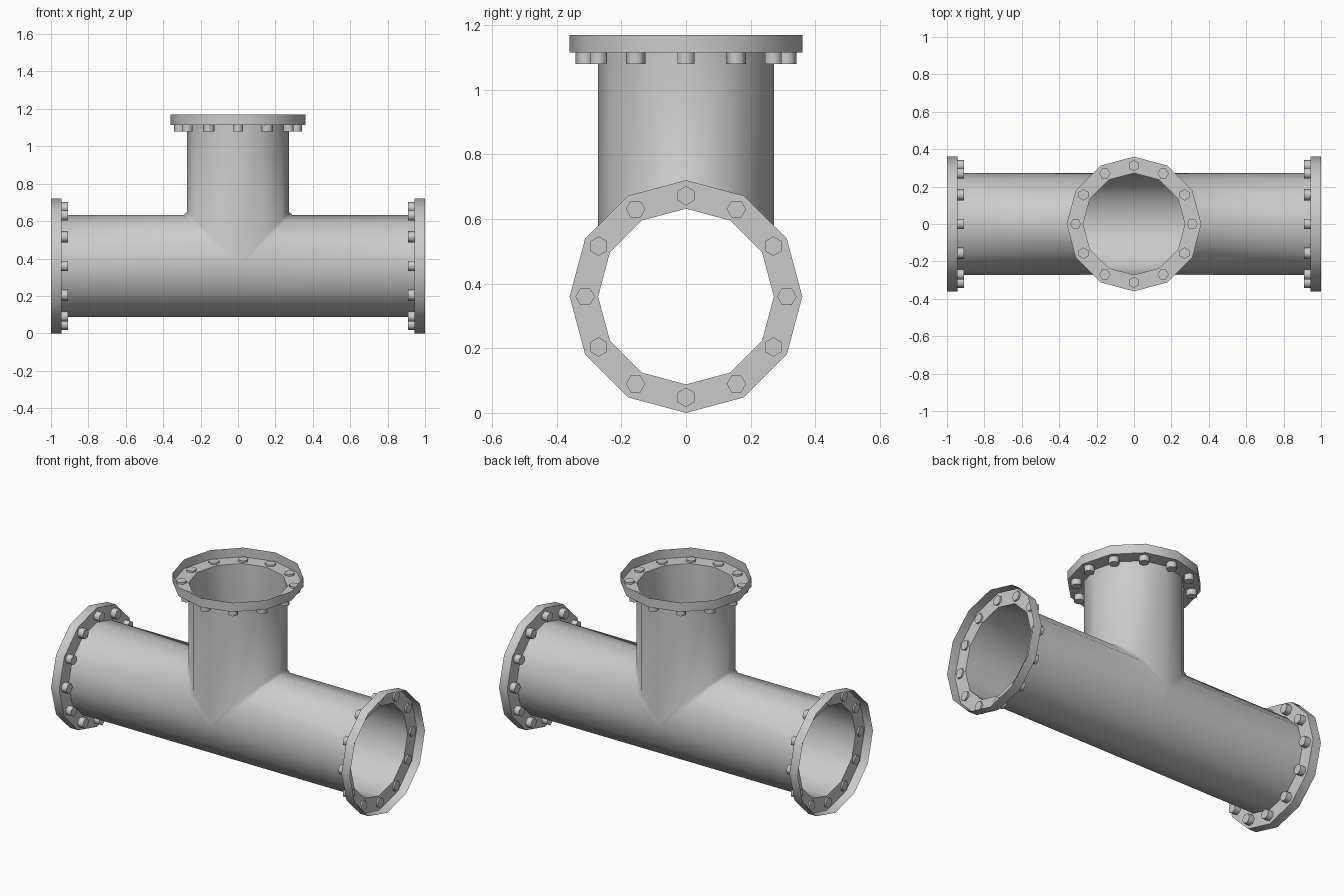
import bpy, bmesh
from math import sin, cos, pi, radians
from mathutils import Matrix, Vector

if "Cube" in bpy.data.objects:
    bpy.data.objects.remove(bpy.data.objects["Cube"])

N = 12            # sides of every pipe and flange
R = 0.272         # pipe radius
RF = 0.36         # flange radius
RB = 0.312        # bolt circle radius
ZC = 0.36         # height of the main pipe axis
END = 0.945       # seat of the main flanges
TOP = 1.115       # seat of the branch flange
T = 0.055         # flange depth
C = 0.018         # weld chamfer at the junction


def finish(name, bm, angle, matrix=Matrix()):
    bmesh.ops.remove_doubles(bm, verts=bm.verts, dist=1e-5)
    bmesh.ops.recalc_face_normals(bm, faces=bm.faces)
    me = bpy.data.meshes.new(name)
    bm.to_mesh(me)
    bm.free()
    ob = bpy.data.objects.new(name, me)
    bpy.context.collection.objects.link(ob)
    ob.matrix_world = matrix
    bpy.ops.object.select_all(action='DESELECT')
    ob.select_set(True)
    bpy.context.view_layer.objects.active = ob
    bpy.ops.object.shade_smooth_by_angle(angle=radians(angle))
    return ob


def face(bm, *pts):
    bm.faces.new([bm.verts.new(p) for p in pts])


# Tee body: two equal tubes meeting on a mitre, with a small chamfer
bm = bmesh.new()
for i in range(N):
    a, b = 2 * pi * i / N, 2 * pi * (i + 1) / N
    # side of the main pipe that this branch facet joins
    s = 1 if cos((a + b) / 2) > 0 else -1

    def low(t):     # chamfer edge on the main pipe
        return (s * (R * abs(cos(t)) + C), R * sin(t), ZC + R * abs(cos(t)))

    def high(t):    # chamfer edge on the branch
        return (R * cos(t), R * sin(t), ZC + R * abs(cos(t)) + C)

    def end(t):     # main pipe end
        return (s * END, R * sin(t), ZC + R * abs(cos(t)))

    def lip(t):     # branch end
        return (R * cos(t), R * sin(t), TOP)

    face(bm, high(a), high(b), lip(b), lip(a))
    face(bm, low(a), low(b), high(b), high(a))
    face(bm, end(a), end(b), low(b), low(a))
for y in (R, -R):   # crotch triangles
    face(bm, (-C, y, ZC), (C, y, ZC), (0, y, ZC + C))
for i in range(N // 2):   # lower half of the main pipe
    p, q = [(R * cos(t), ZC - R * sin(t)) for t in (pi * i / 6, pi * (i + 1) / 6)]
    xs = (-END, -C, C, END)
    for x0, x1 in zip(xs, xs[1:]):
        face(bm, (x0, *p), (x1, *p), (x1, *q), (x0, *q))
finish("tee_pipe", bm, 60)


def flange(name, matrix):
    # Seat ring and raised outer rim, open towards the end
    bm = bmesh.new()
    prof = [(R, 0), (RF, 0), (RF, T)]
    for i in range(N):
        a, b = 2 * pi * i / N, 2 * pi * (i + 1) / N
        for (r0, z0), (r1, z1) in zip(prof, prof[1:]):
            face(bm, (r0 * cos(a), r0 * sin(a), z0), (r1 * cos(a), r1 * sin(a), z1),
                 (r1 * cos(b), r1 * sin(b), z1), (r0 * cos(b), r0 * sin(b), z0))
    finish(name + "_flange", bm, 40, matrix)
    # Hexagonal bolts through the seat ring
    bm = bmesh.new()
    for i in range(N):
        m = (Matrix.Rotation(2 * pi * i / N, 4, 'Z')
             @ Matrix.Translation((RB, 0, -0.0125))
             @ Matrix.Rotation(pi / 2, 4, 'Z'))
        bmesh.ops.create_cone(bm, cap_ends=True, segments=6, radius1=0.03,
                              radius2=0.03, depth=0.045, matrix=m)
        # keep one hexagon corner on the tangent of the bolt circle
    finish(name + "_bolts", bm, 65, matrix)


flange("right", Matrix.Translation((END, 0, ZC)) @ Matrix.Rotation(pi / 2, 4, 'Y'))
flange("left", Matrix.Translation((-END, 0, ZC)) @ Matrix.Rotation(-pi / 2, 4, 'Y'))
flange("branch", Matrix.Translation((0, 0, TOP)))
